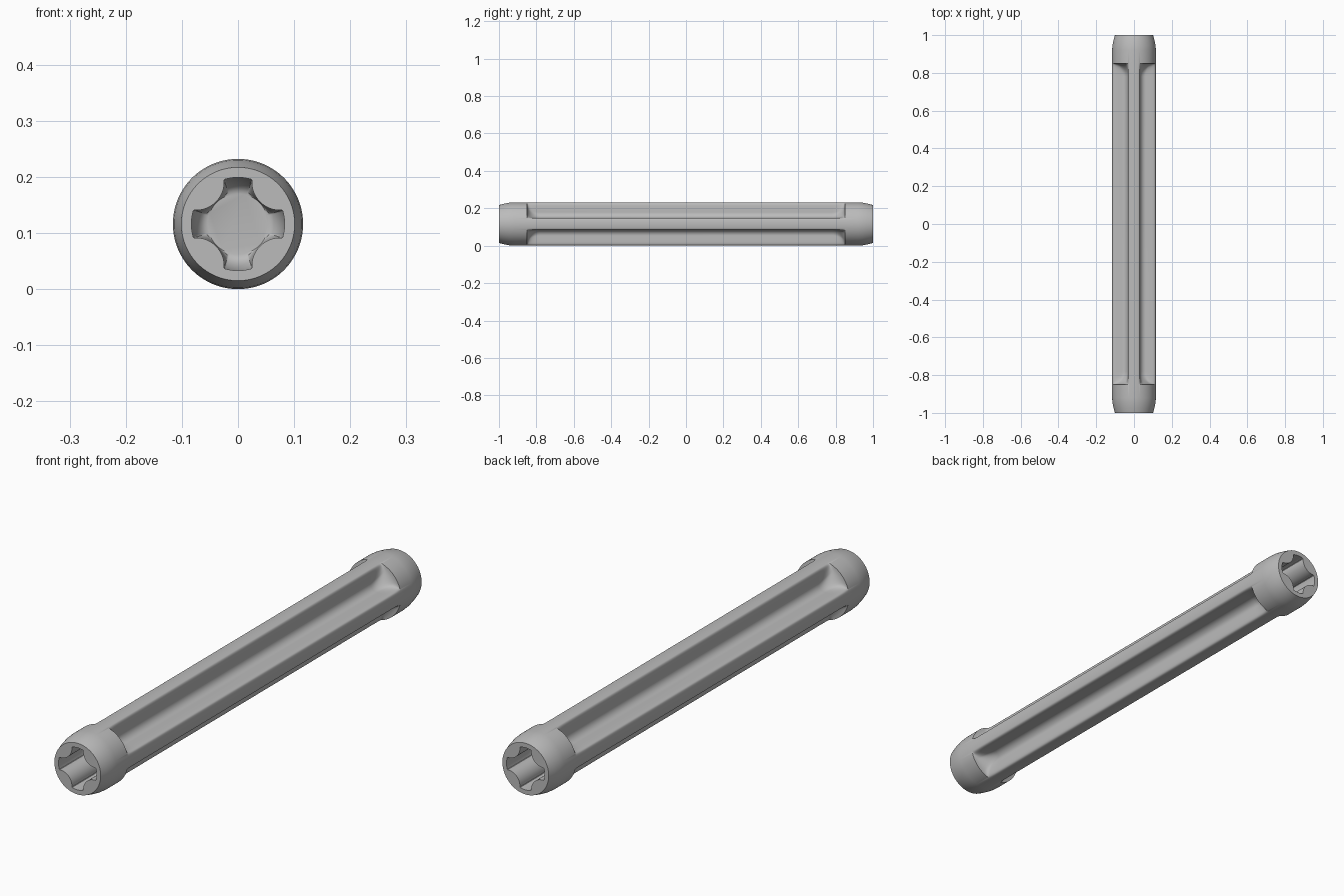
import bpy
import bmesh
import math

if "Cube" in bpy.data.objects:
    bpy.data.objects.remove(bpy.data.objects["Cube"], do_unlink=True)

RADIUS = 0.116          # outer radius of the bar
RIB = 0.032             # half width of a rib
FILLET = 0.03           # rounding at the bottom of a flute
LOBE = 0.083            # outer radius of the socket slots
FLOOR = 0.054           # radius of the socket floor
STEPS = 288


def near_hit(phi, c, r):
    """Distance along a ray to the near side of a circle centred on the diagonal."""
    along = c * math.sqrt(2) * math.cos(math.pi / 4 - phi)
    side = c * math.sqrt(2) * math.sin(math.pi / 4 - phi)
    return along - math.sqrt(r * r - side * side) if abs(side) < r else None


def fold(i):
    """Angle from the nearest rib axis, from zero to 45 degrees."""
    a = (2 * math.pi * i / STEPS) % (math.pi / 2)
    return min(a, math.pi / 2 - a)


def flute(phi):
    """Shaft section: four ribs with rounded tips and filleted flutes."""
    c = RIB + FILLET
    if phi > math.atan2(RIB, c):
        return near_hit(phi, c, FILLET)
    wall = math.sin(phi) / RIB
    return (RADIUS ** -14 + wall ** 14) ** (-1 / 14)


def slot(phi):
    """Socket section: four slots with round bulges between them."""
    hit = near_hit(phi, 0.075, 0.0505)
    return LOBE if hit is None or phi < math.radians(17) else min(LOBE, hit)


def blend(a, b, t):
    return a + (b - a) * t


angles = [fold(i) for i in range(STEPS)]
flute_r = [flute(p) for p in angles]
slot_r = [slot(p) for p in angles]


def half_rings():
    """Stations from the socket floor, round the mouth, to the shaft."""
    rings = []
    # socket with curved run-out towards its floor
    for k in range(9):
        a = math.pi / 2 * k / 8
        t = 1 - math.sin(a)
        y = 0.80 + 0.07 * (1 - math.cos(a))
        rings.append((y, [blend(r, min(r, FLOOR), t) for r in slot_r]))
    rings.append((1.0, slot_r))
    # rounded collar
    for y, r in ((1.0, 0.101), (0.975, 0.108), (0.945, 0.114), (0.92, RADIUS)):
        rings.append((y, [r] * STEPS))
    # flute run-out
    rings.append((0.85, [RADIUS] * STEPS))
    for k in range(1, 11):
        a = math.pi / 2 * k / 10
        y = 0.85 - 0.07 * (1 - math.cos(a))
        rings.append((y, [blend(r, RADIUS, 1 - math.sin(a)) for r in flute_r]))
    return rings


# loft the bar through both mirrored ends
half = half_rings()
stations = half + [(-y, radii) for y, radii in reversed(half)]
bm = bmesh.new()
loops = []
for y, radii in stations:
    loops.append([bm.verts.new((r * math.cos(2 * math.pi * i / STEPS), y,
                                RADIUS + r * math.sin(2 * math.pi * i / STEPS)))
                  for i, r in enumerate(radii)])
for a, b in zip(loops, loops[1:]):
    for i in range(STEPS):
        j = (i + 1) % STEPS
        bm.faces.new((a[i], a[j], b[j], b[i]))
bm.faces.new(loops[0])
bm.faces.new(loops[-1])
bmesh.ops.recalc_face_normals(bm, faces=bm.faces)
mesh = bpy.data.meshes.new("fluted_bar")
bm.to_mesh(mesh)
bm.free()
bar = bpy.data.objects.new("fluted_bar", mesh)
bpy.context.collection.objects.link(bar)

# plain grey metal
grey = bpy.data.materials.new("grey_metal")
grey.use_nodes = True
colour = (0.5, 0.5, 0.5, 1)
grey.diffuse_color = colour
grey.node_tree.nodes["Principled BSDF"].inputs["Base Color"].default_value = colour
mesh.materials.append(grey)

bpy.ops.object.select_all(action='DESELECT')
bar.select_set(True)
bpy.context.view_layer.objects.active = bar
bpy.ops.object.shade_smooth_by_angle(angle=math.radians(30))
